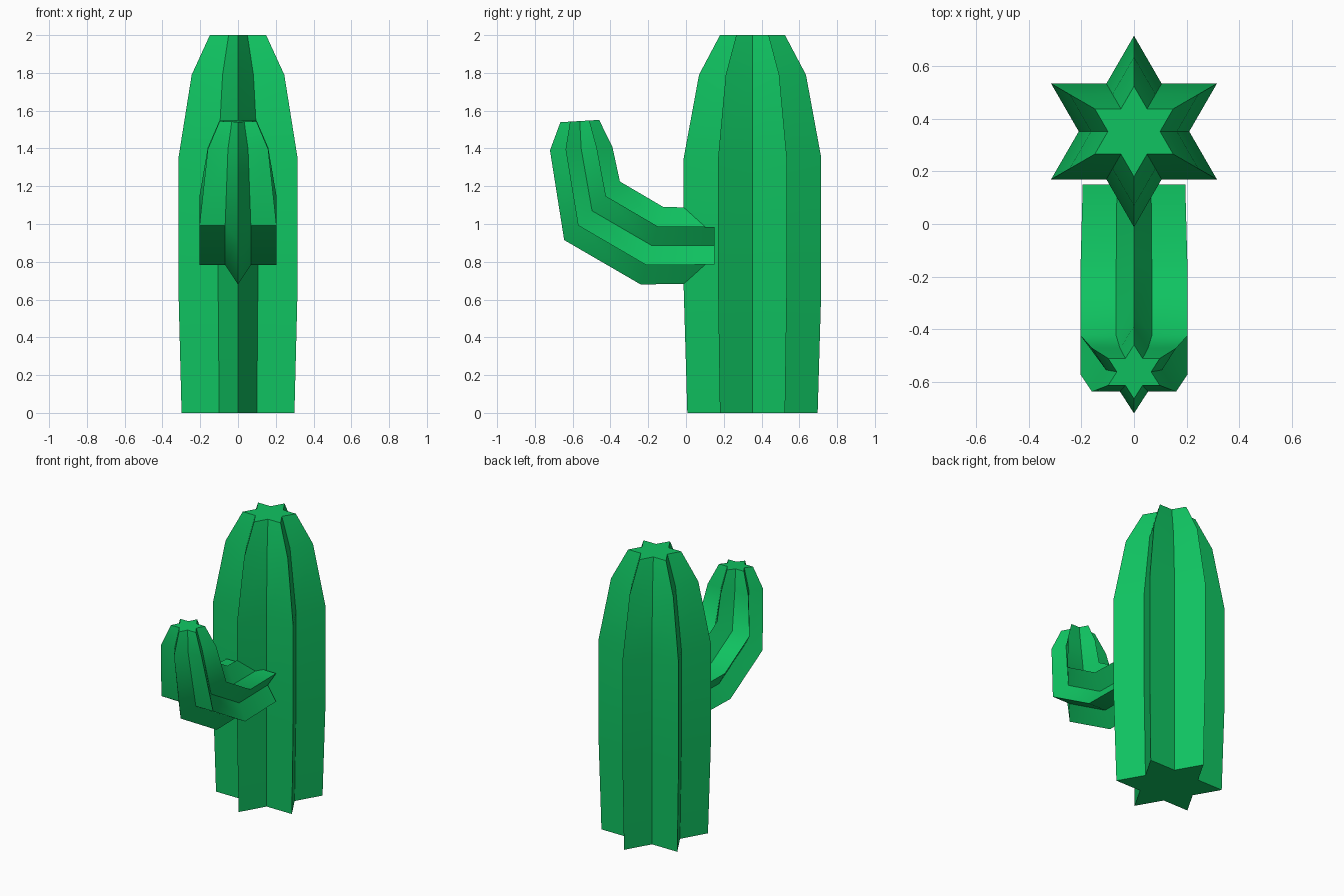
import bpy, bmesh, math
from mathutils import Vector

if "Cube" in bpy.data.objects:
    bpy.data.objects.remove(bpy.data.objects["Cube"])

green = bpy.data.materials.new("cactus_green")
green.diffuse_color = (0.005, 0.55, 0.12, 1)
green.use_nodes = True
green.node_tree.nodes["Principled BSDF"].inputs["Base Color"].default_value = green.diffuse_color


def star_loft(name, rings):
    """Loft six-pointed stars; ring = (centre y, z), (in-plane tip dy, dz), tip half width in x."""
    bm = bmesh.new()
    loops = []
    for (cy, cz), (ty, tz), half_x in rings:
        loop = []
        for i in range(12):
            a = math.pi / 2 + i * math.pi / 6
            r = 1 if i % 2 == 0 else 1 / math.sqrt(3)
            s = r * math.sin(a)
            x = r * math.cos(a) * half_x / math.cos(math.pi / 6)
            loop.append(bm.verts.new(Vector((x, cy + s * ty, cz + s * tz))))
        loops.append(loop)
    for a, b in zip(loops, loops[1:]):
        for i in range(12):
            j = (i + 1) % 12
            bm.faces.new((a[i], a[j], b[j], b[i]))
    bm.faces.new(loops[0][::-1])
    bm.faces.new(loops[-1])
    bmesh.ops.recalc_face_normals(bm, faces=bm.faces)
    mesh = bpy.data.meshes.new(name)
    bm.to_mesh(mesh)
    bm.free()
    mesh.materials.append(green)
    obj = bpy.data.objects.new(name, mesh)
    bpy.context.collection.objects.link(obj)
    bpy.ops.object.select_all(action='DESELECT')
    obj.select_set(True)
    bpy.context.view_layer.objects.active = obj
    bpy.ops.object.shade_smooth_by_angle(angle=math.radians(50))
    return obj


# Trunk: upright star column tapering to a flat top
profile = [(0, 0.345), (0.65, 0.364), (1.35, 0.364), (1.79, 0.283), (2.0, 0.172)]
star_loft("trunk", [((0.352, z), (r, 0), r * math.cos(math.pi / 6)) for z, r in profile])

# Arm: star section swept out of the trunk and bent upwards
star_loft("arm", [
    ((0.15, 0.885), (0, 0.2), 0.195),
    ((-0.18, 0.885), (0.06, 0.205), 0.203),
    ((-0.4975, 1.07), (0.1475, 0.155), 0.204),
    ((-0.555, 1.40), (0.165, 0.01), 0.16),
    ((-0.5625, 1.545), (0.1025, 0.006), 0.098),
])
